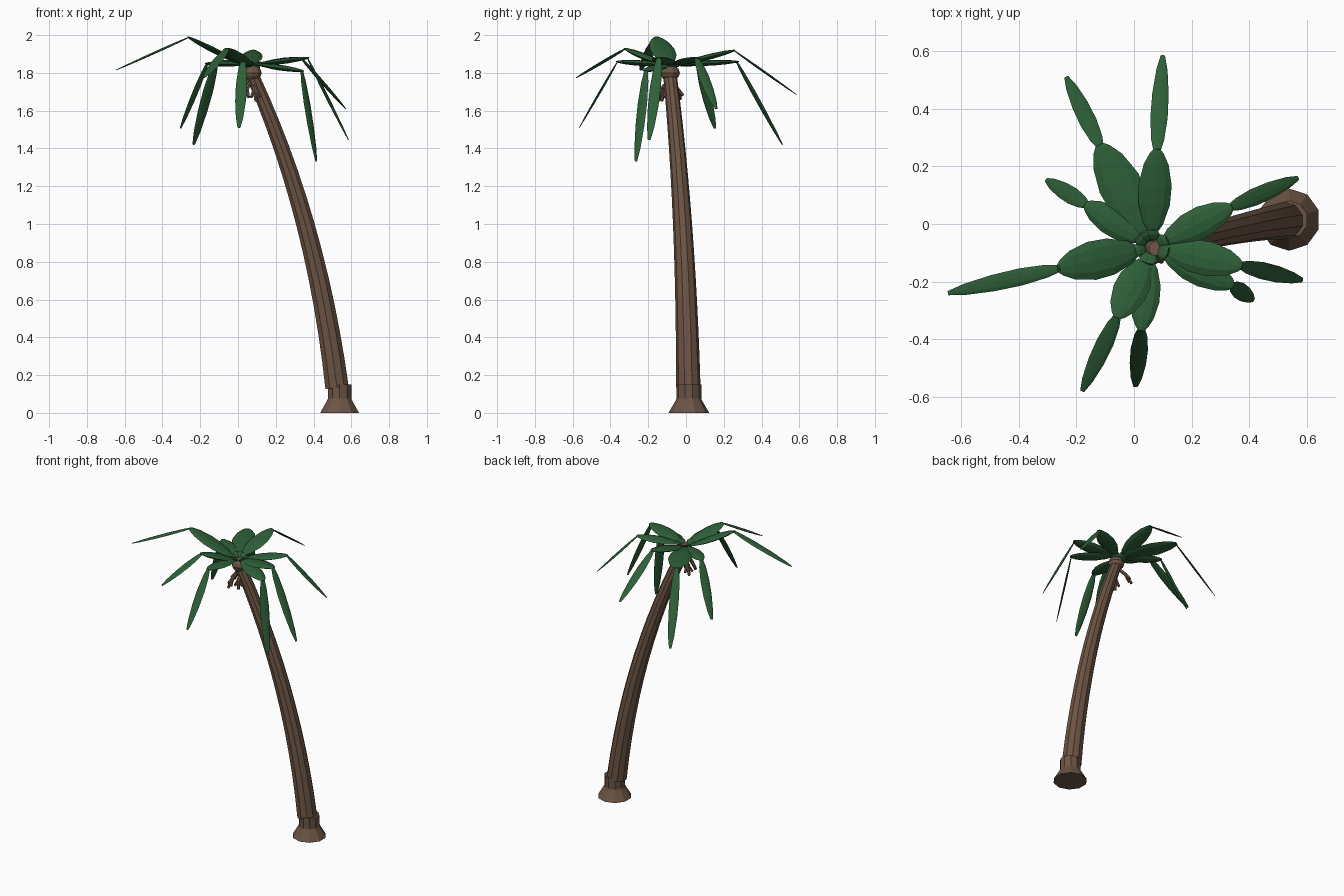
import bpy, bmesh, math
from mathutils import Vector

if "Cube" in bpy.data.objects:
    bpy.data.objects.remove(bpy.data.objects["Cube"])


def material(name, rgb):
    m = bpy.data.materials.new(name)
    m.diffuse_color = (*rgb, 1)
    m.use_nodes = True
    m.node_tree.nodes["Principled BSDF"].inputs["Base Color"].default_value = m.diffuse_color
    return m


GREEN = material("leaf green", (0.027, 0.115, 0.040))
BROWN = material("bark brown", (0.150, 0.090, 0.058))


def loft(bm, rings):
    """Skin a list of equal point rings and cap both ends."""
    vs = [[bm.verts.new(p) for p in r] for r in rings]
    n = len(vs[0])
    for a, b in zip(vs, vs[1:]):
        for i in range(n):
            bm.faces.new((a[i], a[(i + 1) % n], b[(i + 1) % n], b[i]))
    bm.faces.new(vs[0][::-1])
    bm.faces.new(vs[-1])


def finish(bm, name, mat):
    bmesh.ops.recalc_face_normals(bm, faces=bm.faces[:])
    me = bpy.data.meshes.new(name)
    bm.to_mesh(me)
    bm.free()
    me.materials.append(mat)
    ob = bpy.data.objects.new(name, me)
    bpy.context.collection.objects.link(ob)
    return ob


def tube(bm, path, radii, sides, level=False):
    """Round tube along a path; level keeps every ring horizontal."""
    path = [Vector(p) for p in path]
    rings = []
    for i, p in enumerate(path):
        d = path[min(i + 1, len(path) - 1)] - path[max(i - 1, 0)]
        d = Vector((0, 0, 1)) if level else d.normalized()
        u = Vector((0, 1, 0)).cross(d).normalized()
        v = d.cross(u)
        rings.append([p + radii[i] * (u * math.cos(a) + v * math.sin(a))
                      for a in (math.tau * (k + .5) / sides for k in range(sides))])
    loft(bm, rings)


def blade(bm, a, b, width, thick, profile):
    """Thin lens-shaped leaf from a to b; profile = (position, relative width)."""
    a, b = Vector(a), Vector(b)
    d = (b - a).normalized()
    side = d.cross(Vector((0, 0, 1))).normalized()
    up = side.cross(d)
    rings = []
    for t, w in profile:
        rings.append([a.lerp(b, t) + side * (width / 2 * w * x) + up * (thick / 2 * w * z)
                      for x, z in ((1, 0), (.6, .75), (0, 1), (-.6, .75),
                                   (-1, 0), (-.6, -.75), (0, -1), (.6, -.75))])
    loft(bm, rings)


# root flare and collar
bm = bmesh.new()
tube(bm, [(.538, .015, 0), (.538, .015, .065), (.538, .015, .075), (.538, .015, .15)],
     [.108, .07, .066, .066], 10, level=True)
finish(bm, "root_collar", BROWN)

# curved tapering trunk
P0, P1, P2 = Vector((.524, .012, .135)), Vector((.415, .0, 1.03)), Vector((.075, -.085, 1.79))
path = [P0 * (1 - t) ** 2 + P1 * 2 * t * (1 - t) + P2 * t * t for t in (i / 12 for i in range(13))]
bm = bmesh.new()
tube(bm, path, [.065 - .029 * i / 12 for i in range(13)], 10)
finish(bm, "trunk", BROWN)

# rounded head that carries the leaves
bm = bmesh.new()
tube(bm, [(.075, -.085, z) for z in (1.765, 1.78, 1.80, 1.82, 1.84)],
     [.032, .046, .053, .046, .025], 10, level=True)
finish(bm, "crown_head", BROWN)

# forked flower stalks under the head
bm = bmesh.new()
for tip in ((-.005, -.03, 1.66), (.03, -.15, 1.65), (.095, -.13, 1.65)):
    tip = Vector(tip)
    start = Vector((.075, -.085, 1.77))
    mid = start.lerp(tip, .6) + Vector((0, 0, .02))
    out = (tip - start) * Vector((1, 1, 0))
    across = Vector((-out.y, out.x, 0)).normalized()
    tube(bm, [start, mid, tip], [.011, .012, .009], 6)
    for s in (1, -1):
        tube(bm, [mid, mid.lerp(tip, .7) + across * .025 * s], [.010, .008], 6)
finish(bm, "flower_stalks", BROWN)

# fronds: knee point, drooping tip, inner blade width
FRONDS = [
    ((-.12, .275, 1.86), (-.235, .51, 1.42), .15),
    ((.08, .26, 1.92), (.10, .585, 1.685), .115),
    ((.34, .06, 1.88), (.57, .16, 1.61), .11),
    ((.375, -.145, 1.88), (.585, -.195, 1.445), .12),
    ((.345, -.215, 1.81), (.415, -.265, 1.33), .11),
    ((.025, -.37, 1.86), (.005, -.565, 1.51), .10),
    ((-.06, -.325, 1.93), (-.18, -.58, 1.775), .12),
    ((-.265, -.155, 1.99), (-.645, -.24, 1.815), .135),
    ((-.17, .07, 1.85), (-.305, .153, 1.505), .10),
]
INNER = [(0, .22), (.12, .6), (.35, .95), (.58, 1), (.82, .75), (.95, .42), (1, .2)]
OUTER = [(0, .4), (.12, .75), (.35, 1), (.6, .95), (.85, .65), (1, .25)]
BASE = [(0, .4), (.3, .9), (.7, 1), (1, .5)]
C = Vector((.062, -.08, 1.845))
for i, (knee, tip, w) in enumerate(FRONDS):
    knee = Vector(knee)
    out = ((knee - C) * Vector((1, 1, 0))).normalized()
    bm = bmesh.new()
    blade(bm, C + out * .022 - Vector((0, 0, .015)), C + out * .06 + Vector((0, 0, .012)), .05, .018, BASE)
    blade(bm, C + out * .045, knee, w, .03, INNER)
    blade(bm, knee - out * .008, tip, .06, .012, OUTER)
    finish(bm, f"frond_{i + 1}", GREEN)
